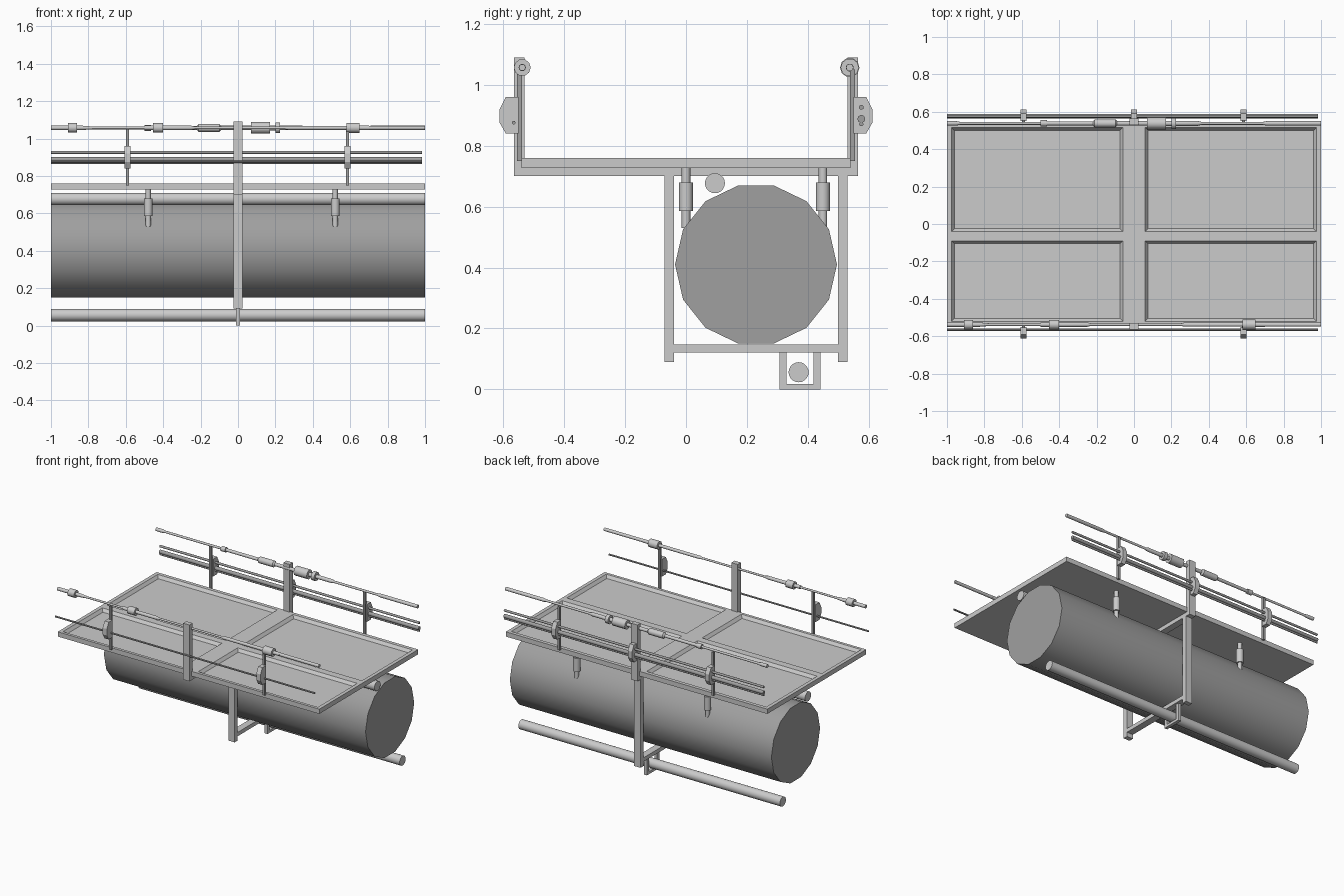
import bpy, bmesh, math
from mathutils import Matrix, Vector

if "Cube" in bpy.data.objects:
    bpy.data.objects.remove(bpy.data.objects["Cube"])

dark = bpy.data.materials.new("dark_grey")
dark.diffuse_color = (0.35, 0.35, 0.35, 1)
dark.use_nodes = True
dark.node_tree.nodes["Principled BSDF"].inputs["Base Color"].default_value = dark.diffuse_color


def finish(bm, name, smooth=False, mat=None):
    bmesh.ops.recalc_face_normals(bm, faces=bm.faces)
    me = bpy.data.meshes.new(name)
    bm.to_mesh(me)
    bm.free()
    ob = bpy.data.objects.new(name, me)
    bpy.context.collection.objects.link(ob)
    if mat:
        me.materials.append(mat)
    if smooth:
        bpy.ops.object.select_all(action='DESELECT')
        ob.select_set(True)
        bpy.context.view_layer.objects.active = ob
        bpy.ops.object.shade_smooth_by_angle(angle=math.radians(40))
    return ob


def box(name, x0, x1, y0, y1, z0, z1, mat=None):
    bm = bmesh.new()
    bmesh.ops.create_cube(bm, size=1)
    bmesh.ops.scale(bm, vec=(x1 - x0, y1 - y0, z1 - z0), verts=bm.verts)
    bmesh.ops.translate(bm, vec=((x0 + x1) / 2, (y0 + y1) / 2, (z0 + z1) / 2), verts=bm.verts)
    return finish(bm, name, mat=mat)


def lathe(name, profile, place, sides=12, mat=None):
    """Capped stack of rings; profile holds (position along axis, radius)."""
    bm = bmesh.new()
    rings = []
    for t, r in profile:
        rings.append([bm.verts.new(place(t, r * math.cos(2 * math.pi * i / sides),
                                         r * math.sin(2 * math.pi * i / sides)))
                      for i in range(sides)])
    for a, b in zip(rings, rings[1:]):
        for i in range(sides):
            j = (i + 1) % sides
            bm.faces.new((a[i], a[j], b[j], b[i]))
    bm.faces.new(rings[0])
    bm.faces.new(rings[-1])
    return finish(bm, name, True, mat)


def pipe_x(name, x0, x1, y, z, r, sides=16, mat=None):
    return lathe(name, [(x0, r), (x1, r)], lambda t, u, v: (t, y + u, z + v), sides, mat)


# Deck with four sunken pans
bm = bmesh.new()
xs = [-1, -.975, -.06, .06, .975, 1]
ys = [-.54, -.52, -.09, -.04, .515, .54]
grid = [[bm.verts.new((x, y, .76)) for y in ys] for x in xs]
pans = []
for i in range(5):
    for j in range(5):
        f = bm.faces.new((grid[i][j], grid[i + 1][j], grid[i + 1][j + 1], grid[i][j + 1]))
        if i in (1, 3) and j in (1, 3):
            pans.append(f)
bm.normal_update()
rim = [e for e in bm.edges if e.is_boundary]
side = bmesh.ops.extrude_edge_only(bm, edges=rim)["geom"]
for v in side:
    if isinstance(v, bmesh.types.BMVert):
        v.co.z = .727
bmesh.ops.contextual_create(bm, geom=[e for e in side if isinstance(e, bmesh.types.BMEdge)
                                      and all(v.co.z < .73 for v in e.verts)])
bmesh.ops.inset_individual(bm, faces=pans, thickness=.022, depth=-.02)
finish(bm, "deck")

# Central frame: cross beam, upper posts, lower cage
W = .024
box("cross_beam", -W, W, -.565, .565, .70, .735)
for s, side_name in ((-1, "front"), (1, "back")):
    y0, y1 = sorted((s * .53, s * .565))
    box(side_name + "_rail_post", -W, W, y0, y1, .70, 1.09)
    yc = .23 + s * .285
    box(side_name + "_hanger_leg", -W, W, yc - .016, yc + .016, .09, .70)
box("cage_beam", -W, W, -.055, .515, .12, .147)

# Small cradle under the cage
C = .011
box("cradle_front", -C, C, .307, .33, 0, .12)
box("cradle_back", -C, C, .419, .442, 0, .12)
box("cradle_base", -C, C, .33, .419, 0, .018)

# Large duct and service pipes
pipe_x("main_duct", -1, 1, .23, .41, .266, 14, dark)
pipe_x("upper_pipe", -1, 1, .095, .677, .033, 20)
pipe_x("lower_pipe", -1, 1, .37, .056, .033, 20)

# Spring hangers for the duct
for x in (-.48, .52):
    for y in (0, .45):
        lathe("spring_hanger",
              [(.53, .014), (.585, .014), (.585, .023), (.68, .023), (.68, .014), (.727, .014)],
              lambda t, u, v: (x + u, y + v, t), 12)


# Stanchions and cable clamps
def clamp(x, s):
    pts = [(.55, .96), (.592, .96), (.612, .92), (.612, .875), (.592, .84), (.55, .84)]
    bm = bmesh.new()
    f = bm.faces.new([bm.verts.new((x - .016, s * y, z)) for y, z in pts])
    ext = bmesh.ops.extrude_face_region(bm, geom=[f])["geom"]
    bmesh.ops.translate(bm, vec=(.032, 0, 0),
                        verts=[v for v in ext if isinstance(v, bmesh.types.BMVert)])
    finish(bm, "cable_clamp")


for s in (-1, 1):
    for x in (-.59, .585):
        y0, y1 = sorted((s * .539, s * .555))
        box("stanchion", x - .008, x + .008, y0, y1, .75, 1.05, dark)
        clamp(x, s)
clamp(0, 1)

# Cables along both sides
pipe_x("front_cable", -1, .985, -.566, .876, .006, 8, dark)
for z, r in ((.926, .008), (.888, .013), (.871, .007)):
    pipe_x("back_cable", -1, .985, .576, z, r, 10, dark)


# Top rails: stepped rods of (start, end, radius)
def top_rail(name, y, parts):
    prof = []
    for x0, x1, r in parts:
        prof += [(x0, r), (x1, r)]
    lathe(name, prof, lambda t, u, v: (t, y + u, 1.057 + v), 10)


top_rail("front_top_rail", -.538, [
    (-1, -.91, .012), (-.91, -.86, .026), (-.86, -.83, .012), (-.77, -.50, .007),
    (-.50, -.455, .012), (-.455, -.40, .026), (-.40, -.25, .012), (-.23, .25, .007),
    (.27, .58, .011), (.58, .65, .028), (.65, .70, .012), (.70, 1, .011)])
top_rail("back_top_rail", .538, [
    (-1, -.95, .012), (-.93, -.50, .008), (-.50, -.465, .017), (-.465, -.22, .011),
    (-.21, -.10, .022), (-.09, .07, .012), (.07, .17, .032), (.17, .20, .014),
    (.20, .225, .030), (.225, .34, .013), (.36, .69, .008), (.71, 1, .012)])
